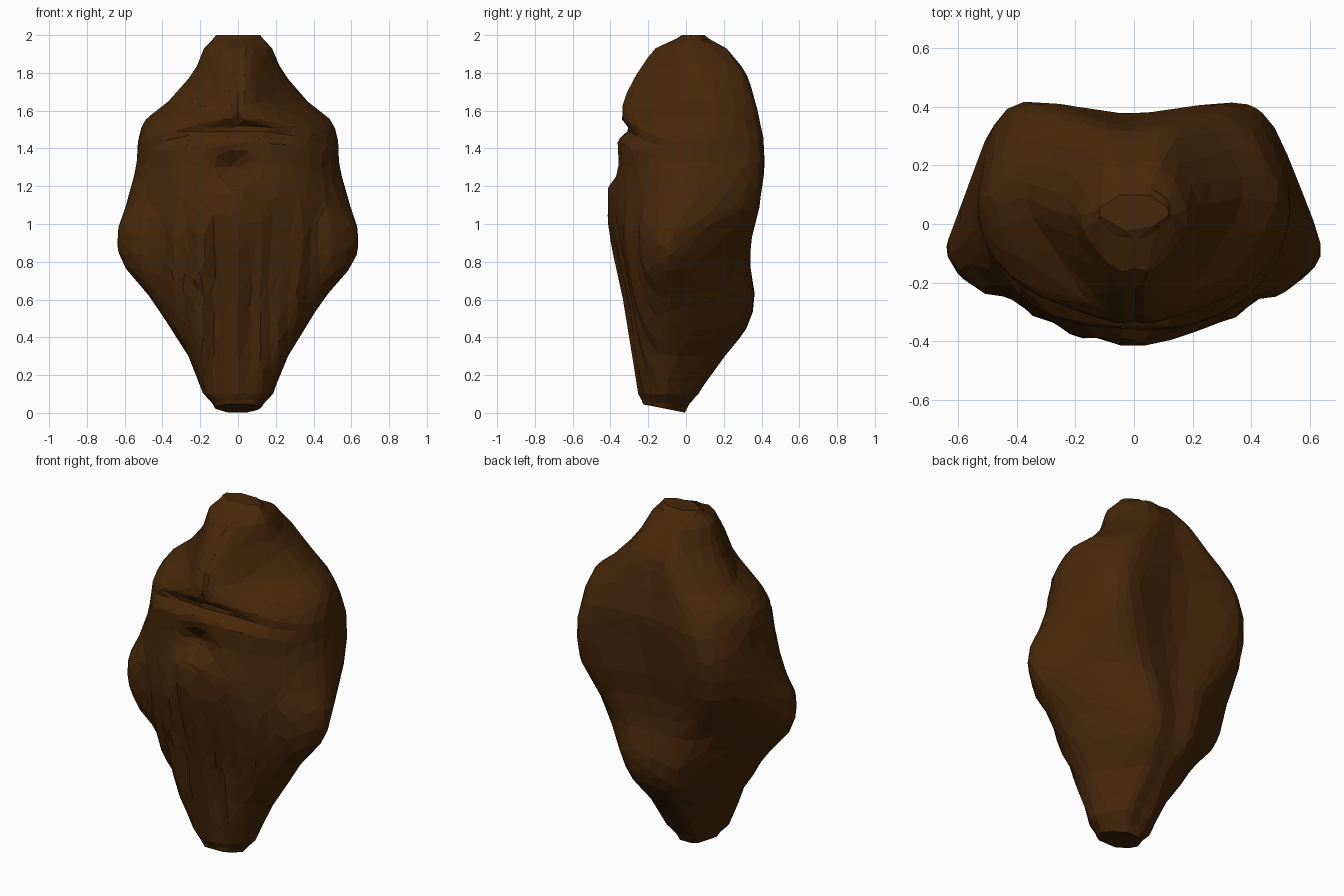
import bpy, bmesh, math
from mathutils import Vector, noise

if "Cube" in bpy.data.objects:
    bpy.data.objects.remove(bpy.data.objects["Cube"])

# cross-sections: z, half width, y of widest point, front y,
# front shoulder x/y, back lobe x/y, back groove y
SECTIONS = [
    (0.00, .12, -.12, -.23, .08, -.21, .06, -.02, -.005),
    (0.10, .18, -.10, -.25, .13, -.205, .09, .05, .06),
    (0.30, .26, -.07, -.275, .19, -.23, .11, .17, .20),
    (0.45, .355, -.06, -.30, .25, -.245, .16, .28, .31),
    (0.60, .455, -.06, -.33, .32, -.255, .20, .32, .345),
    (0.80, .61, -.07, -.375, .40, -.265, .26, .31, .315),
    (0.95, .635, -.07, -.405, .42, -.27, .36, .325, .32),
    (1.10, .59, -.02, -.41, .40, -.27, .42, .365, .34),
    (1.30, .54, .04, -.37, .38, -.26, .42, .395, .36),
    (1.45, .53, .06, -.365, .36, -.26, .38, .39, .375),
    (1.55, .49, .08, -.35, .29, -.23, .33, .37, .36),
    (1.65, .365, .10, -.34, .19, -.19, .24, .345, .345),
    (1.80, .24, .06, -.265, .13, -.17, .15, .29, .31),
    (1.93, .18, .02, -.17, .10, -.12, .10, .20, .21),
    (2.00, .12, .04, -.02, .07, -.005, .07, .09, .10),
]


def catmull(a, b, c, d, t):
    return tuple(0.5 * (2 * q + (r - p) * t + (2 * p - 5 * q + 4 * r - s) * t * t
                        + (3 * q - p - 3 * r + s) * t ** 3)
                 for p, q, r, s in zip(a, b, c, d))


def section_at(z):
    n = len(SECTIONS)
    i = next((k for k in range(n - 1) if z <= SECTIONS[k + 1][0]), n - 2)
    t = (z - SECTIONS[i][0]) / (SECTIONS[i + 1][0] - SECTIONS[i][0])
    return catmull(SECTIONS[max(i - 1, 0)], SECTIONS[i], SECTIONS[i + 1],
                   SECTIONS[min(i + 2, n - 1)], t)


def ring(z, steps=10):
    _, w, ys, f, fx, fy, bx, by, bc = section_at(z)
    right = [(fx, fy), (w, ys), (bx, by)]
    pts = [(0, f)] + right + [(0, bc)] + [(-x, y) for x, y in reversed(right)]
    n = len(pts)
    return [catmull(pts[i - 1], pts[i], pts[(i + 1) % n], pts[(i + 2) % n], k / steps)
            for i in range(n) for k in range(steps)]


def bump(d, width):
    return math.exp(-(d / width) ** 2)


def clamp(v):
    return max(0.0, min(1.0, v))


def sculpt(x, y, z):
    front = clamp((-y - 0.06) / 0.12)
    # lip crease across the front, fading to the sides
    y += front * 0.05 * bump(x, 0.5) * bump(z - (1.5 - 0.4 * x * x), 0.035)
    # hollow under the lip, split by a small tongue
    y += front * 0.075 * bump(x + 0.03, 0.09) * bump(z - 1.29, 0.08)
    y -= front * 0.03 * bump(x - 0.03, 0.05) * bump(z - 1.2, 0.06)
    # vertical seam on the hood
    if z > 1.52:
        y += front * 0.018 * bump(x, 0.025)
    # hanging folds below
    fold = clamp((1.15 - z) / 0.2) * clamp(z / 0.3)
    y += front * fold * 0.04 * noise.noise(Vector((x * 13, 3.1, z * 0.8)))
    # irregular lumps
    if 0.05 < z < 1.97:
        out = noise.noise_vector(Vector((x, y, z)) * 3) * 0.007
        x, y = x + out.x, y + out.y
    # slanted base
    if z < 0.1:
        z += (0.1 - z) / 0.1 * max(0.0, -0.2 * y)
    return x, y, z


# body: lofted and sculpted rings
bm = bmesh.new()
rows = 110
rings = []
for r in range(rows + 1):
    z = 2.0 * r / rows
    rings.append([bm.verts.new(sculpt(x, y, z)) for x, y in ring(z)])
count = len(rings[0])
for a, b in zip(rings, rings[1:]):
    for i in range(count):
        j = (i + 1) % count
        bm.faces.new((a[i], a[j], b[j], b[i]))
bm.faces.new(list(reversed(rings[0])))
bm.faces.new(rings[-1])
bmesh.ops.recalc_face_normals(bm, faces=bm.faces[:])
mesh = bpy.data.meshes.new("lumpy_body")
bm.to_mesh(mesh)
bm.free()
body = bpy.data.objects.new("lumpy_body", mesh)
bpy.context.collection.objects.link(body)

# faceted low-poly surface
dec = body.modifiers.new("facets", 'DECIMATE')
dec.ratio = 0.075

mat = bpy.data.materials.new("dark_brown")
mat.diffuse_color = (0.064, 0.021, 0.003, 1)
mat.use_nodes = True
mat.node_tree.nodes["Principled BSDF"].inputs["Base Color"].default_value = mat.diffuse_color
mesh.materials.append(mat)
